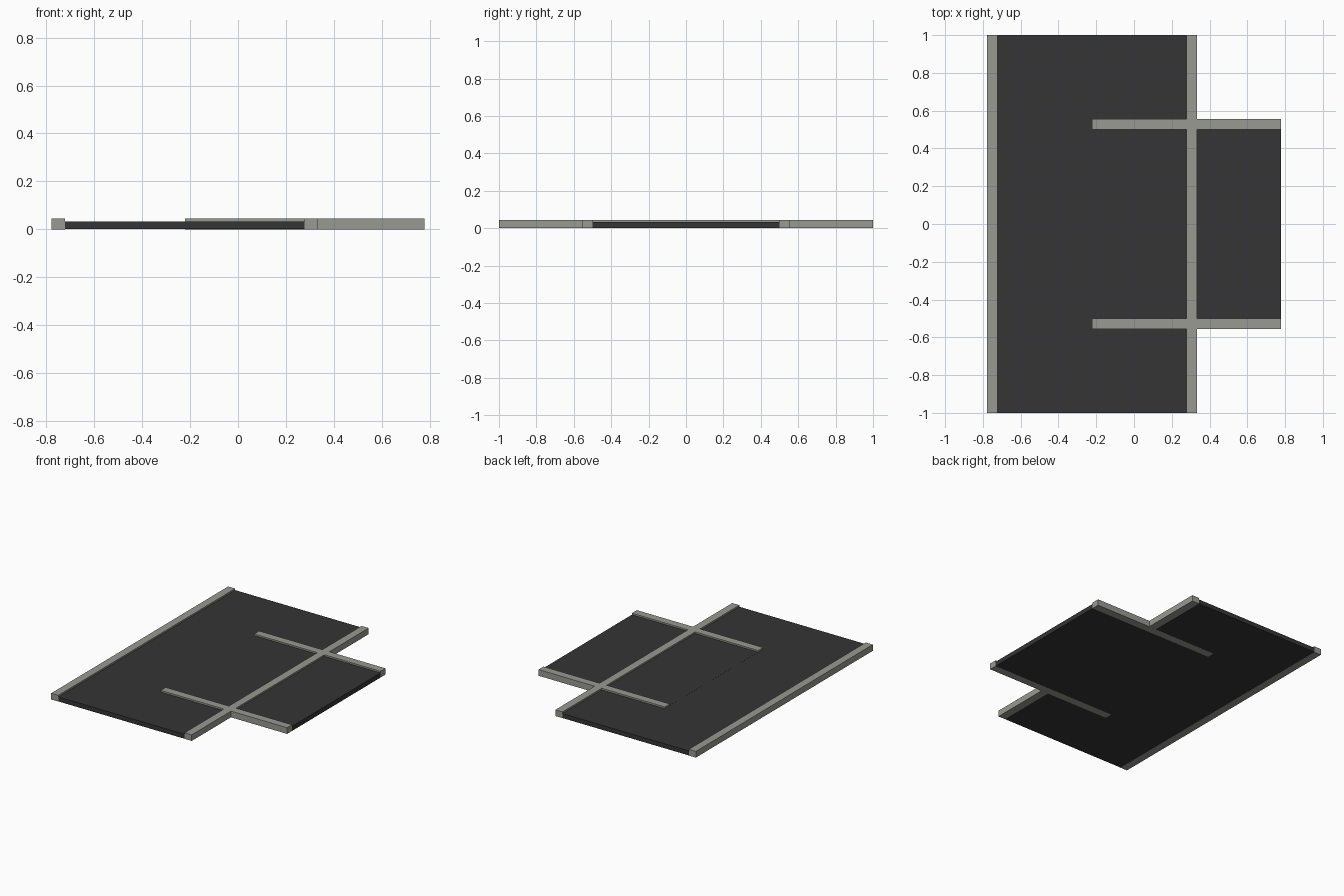
import bpy

cube = bpy.data.objects.get("Cube")
if cube:
    bpy.data.objects.remove(cube, do_unlink=True)


def material(name, color):
    mat = bpy.data.materials.new(name)
    mat.use_nodes = True
    mat.diffuse_color = color
    mat.node_tree.nodes["Principled BSDF"].inputs["Base Color"].default_value = color
    return mat


def slab(name, mat, x, y, z):
    """Box spanning the given (low, high) ranges."""
    spans = (x, y, z)
    bpy.ops.mesh.primitive_cube_add(size=1, location=[(a + b) / 2 for a, b in spans])
    obj = bpy.context.object
    obj.name = name
    obj.scale = [b - a for a, b in spans]
    bpy.ops.object.transform_apply(location=False, rotation=False, scale=True)
    obj.data.materials.append(mat)


asphalt = material("dark asphalt", (0.035, 0.035, 0.035, 1))
concrete = material("grey concrete", (0.32, 0.32, 0.29, 1))

EDGE = 0.778        # half of the total width
CURB = 0.056        # curb width
CURB_TOP = 0.0445
ROAD_TOP = 0.033
GAP = 0.0005        # keeps overlapping undersides apart

road_left = -EDGE + CURB
road_right = road_left + 1

# Road surfaces: through road and the side road that joins it
slab("main_road", asphalt, (road_left, road_right), (-1, 1), (2 * GAP, ROAD_TOP))
slab("side_road", asphalt, (EDGE - 1, EDGE), (-0.5, 0.5), (0, ROAD_TOP + GAP))

# Curbs along the through road
slab("outer_curb", concrete, (-EDGE, road_left), (-1, 1), (0, CURB_TOP))
slab("junction_curb", concrete, (road_right, road_right + CURB), (-1, 1), (GAP, CURB_TOP))

# Curbs along the side road, running on into the through road
for name, side in (("front", -1), ("back", 1)):
    y = sorted((side * 0.5, side * (0.5 + CURB)))
    slab(name + "_side_curb", concrete, (EDGE - 1, EDGE), y, (0, CURB_TOP))
